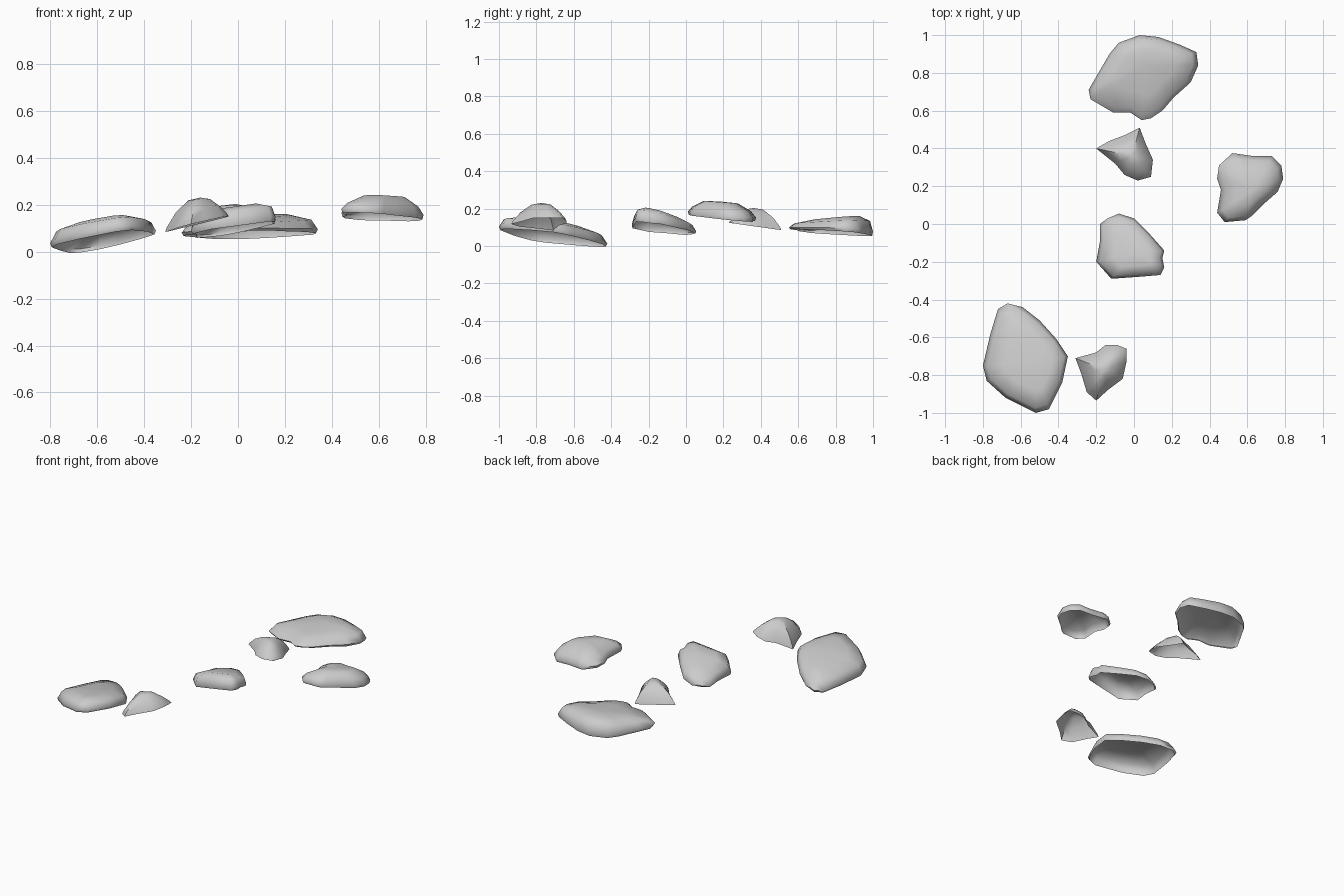
import bpy
import bmesh
import math
from mathutils import Vector

cube = bpy.data.objects.get("Cube")
if cube:
    bpy.data.objects.remove(cube, do_unlink=True)

# One plain stone grey for everything
grey = bpy.data.materials.new("stone_grey")
grey.use_nodes = True
colour = (0.6, 0.6, 0.6, 1)
grey.diffuse_color = colour
grey.node_tree.nodes["Principled BSDF"].inputs["Base Color"].default_value = colour

# Cross-sections from open foot to crown: (outline scale, share of height)
SLAB = [(0.97, 0), (1, 0.2), (0.9, 0.7), (0.55, 0.97)]
DOME = [(0.97, 0), (1, 0.2), (0.86, 0.55), (0.5, 0.96)]
PEAK = [(1, 0), (0.95, 0.14), (0.7, 0.55), (0.34, 0.92)]


def plane_height(plane, point, centre):
    """Height of a sloping plane given as (height at centre, x slope, y slope)."""
    height, slope_x, slope_y = plane
    offset = point - centre
    return height + slope_x * offset.x + slope_y * offset.y


def stone(name, outline, crest, base, top, profile):
    """Loft a hollow stone cap from its plan outline (in hundredths of a unit)."""
    rim = [Vector(p) / 100 for p in outline]
    crest = Vector(crest) / 100
    centre = sum(rim, Vector((0, 0))) / len(rim)
    bm = bmesh.new()

    def place(point, share):
        low = plane_height(base, point, centre)
        high = plane_height(top, point, centre)
        return bm.verts.new((point.x, point.y, low + (high - low) * share))

    # Rings shrink towards the crest
    rings = [[place(crest.lerp(p, scale), share) for p in rim]
             for scale, share in profile]
    crown = place(crest, 1)

    count = len(rim)
    for k in range(count):
        n = (k + 1) % count
        bm.faces.new((crown, rings[-1][k], rings[-1][n]))
        for lower, upper in zip(rings, rings[1:]):
            bm.faces.new((lower[k], lower[n], upper[n], upper[k]))
    bmesh.ops.recalc_face_normals(bm, faces=bm.faces)

    mesh = bpy.data.meshes.new(name)
    bm.to_mesh(mesh)
    bm.free()
    mesh.materials.append(grey)
    obj = bpy.data.objects.new(name, mesh)
    bpy.context.collection.objects.link(obj)
    bpy.ops.object.select_all(action="DESELECT")
    obj.select_set(True)
    bpy.context.view_layer.objects.active = obj
    bpy.ops.object.shade_smooth_by_angle(angle=math.radians(60))


# Broad slab at the back
stone("back_large_stone",
      [(-24, 71), (-20, 78), (-13, 90), (-8, 96), (3, 100), (13, 99), (24, 95),
       (33, 91), (34, 84), (30, 75), (21, 67), (15, 60), (9, 56), (4, 55),
       (-2, 59), (-11, 59), (-23, 66)],
      (6, 84), (0.073, 0.04, -0.08), (0.15, 0.02, 0.08), SLAB)

# Small peaked stone in front of it
stone("back_small_stone",
      [(-20, 40), (-13, 44), (-5, 47), (3, 51), (6, 43), (10, 34), (9, 25),
       (2, 23), (-5, 26), (-10, 32)],
      (-1, 36), (0.105, 0, -0.14), (0.203, 0, 0), PEAK)

# Tilted stone in the middle
stone("middle_stone",
      [(-20, -20), (-18, -9), (-18, 0), (-14, 3), (-8, 5.5), (0, 3), (8, -5),
       (16, -14), (15, -18), (16, -23), (14, -27), (2, -28), (-12, -29)],
      (0, -15), (0.093, 0.14, -0.1), (0.173, 0.16, -0.22), SLAB)

# Stone standing off to the left
stone("left_stone",
      [(44, 24), (45, 31), (52, 37.5), (56, 37), (63, 36), (73, 36), (78, 31),
       (79, 24), (76, 17), (68, 10), (62, 4), (59, 2), (48, 1), (44, 6),
       (46, 18)],
      (63, 18), (0.146, -0.03, -0.09), (0.236, 0, -0.07), DOME)

# Broad tilted slab at the front
stone("front_large_stone",
      [(-80, -75), (-76, -58), (-72, -45), (-67, -42), (-59, -44), (-50, -51),
       (-41, -61), (-35, -70), (-38, -84), (-45, -98), (-52, -100), (-68, -92),
       (-78, -83)],
      (-54, -74), (0.04, 0.14, -0.12), (0.124, 0.1, -0.14), SLAB)

# Small peaked stone beside it
stone("front_small_stone",
      [(-31, -71), (-28, -79), (-25, -89), (-20, -93.5), (-14, -88), (-6, -82),
       (-4, -73), (-4, -66), (-9, -64), (-15, -64), (-20, -68)],
      (-16, -77), (0.122, 0.25, -0.03), (0.23, 0.04, 0), PEAK)
